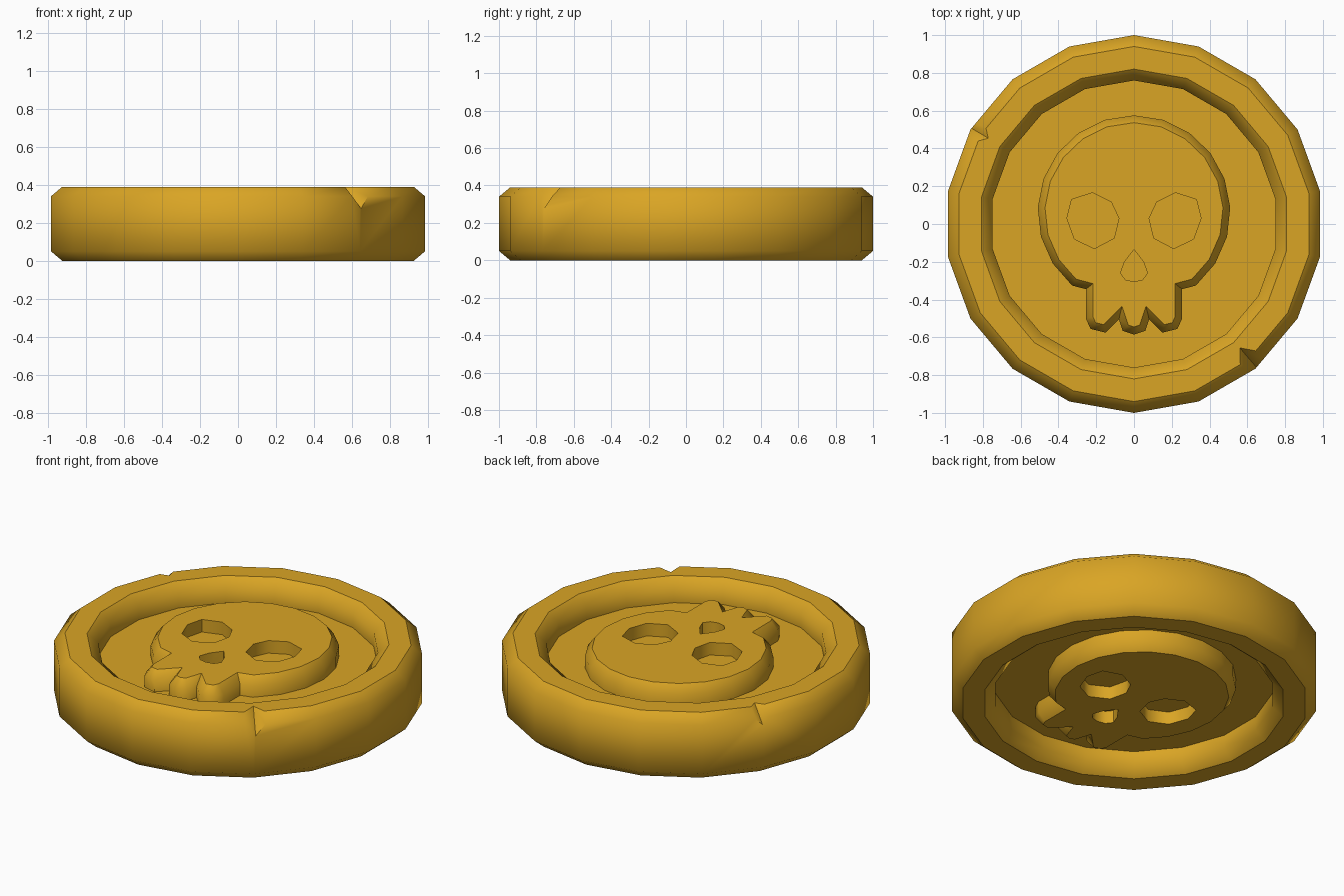
import bpy, bmesh
from math import sin, cos, radians
from mathutils import Vector

if "Cube" in bpy.data.objects:
    bpy.data.objects.remove(bpy.data.objects["Cube"])

MID = 0.195      # height of the middle plane; everything is built around it
SIDES = 18

gold = bpy.data.materials.new("gold")
gold.use_nodes = True
gold.diffuse_color = (0.70, 0.376, 0.018, 1)
gold.node_tree.nodes["Principled BSDF"].inputs["Base Color"].default_value = gold.diffuse_color


def finish(bm, name):
    bmesh.ops.recalc_face_normals(bm, faces=bm.faces)
    mesh = bpy.data.meshes.new(name)
    bm.to_mesh(mesh)
    bm.free()
    mesh.materials.append(gold)
    obj = bpy.data.objects.new(name, mesh)
    obj.location.z = MID
    bpy.context.collection.objects.link(obj)
    return obj


def prism(bm, points, low, high):
    """Extrude an outline upward and return its top face."""
    face = bm.faces.new([bm.verts.new((x, y, low)) for x, y in points])
    new = bmesh.ops.extrude_face_region(bm, geom=[face])["geom"]
    for v in new:
        if isinstance(v, bmesh.types.BMVert):
            v.co.z = high
    return next(f for f in new if isinstance(f, bmesh.types.BMFace))


def mirrored(half):
    """Complete an outline whose first and last points lie on x = 0."""
    return half + [(-x, y) for x, y in half[-2:0:-1]]


def cut(obj, cutter):
    cutter.hide_render = True
    mod = obj.modifiers.new("cut", "BOOLEAN")
    mod.object = cutter
    mod.solver = "EXACT"


def apply_and_shade(obj, cutters):
    """Bake modifiers, then smooth the walls and keep flat faces crisp."""
    bpy.context.view_layer.update()
    graph = bpy.context.evaluated_depsgraph_get()
    mesh = bpy.data.meshes.new_from_object(obj.evaluated_get(graph))
    obj.modifiers.clear()
    obj.data = mesh
    for c in cutters:
        bpy.data.objects.remove(c)
    bm = bmesh.new()
    bm.from_mesh(mesh)
    bm.normal_update()
    for f in bm.faces:
        f.smooth = True
        f.material_index = 0
    for e in bm.edges:
        level = any(abs(f.normal.z) > 0.99 for f in e.link_faces)
        e.smooth = not level and e.calc_face_angle(0) < radians(55)
    bm.to_mesh(mesh)
    bm.free()


# Coin body: bevelled rim and sunken floors on both sides
upper = [(1.0, 0.145), (0.94, 0.195), (0.82, 0.195), (0.76, 0.145), (0.76, 0.06)]
profile = [(r, -z) for r, z in reversed(upper)] + upper
bm = bmesh.new()
rings = []
for r, z in profile:
    angles = [radians(90 + 360 * i / SIDES) for i in range(SIDES)]
    rings.append([bm.verts.new((r * cos(a), r * sin(a), z)) for a in angles])
for a, b in zip(rings, rings[1:]):
    for i in range(SIDES):
        j = (i + 1) % SIDES
        bm.faces.new((a[i], a[j], b[j], b[i]))
bm.faces.new(rings[0])
bm.faces.new(rings[-1])
coin = finish(bm, "coin_body")


def nick(angle, inner, half_width, drop):
    """Wedge that opens outward and deepens toward the edge."""
    a = radians(angle)
    out, side = Vector((cos(a), sin(a), 0)), Vector((-sin(a), cos(a), 0))
    top = Vector((0, 0, 0.195))
    deep = out * 1.1 + top - Vector((0, 0, drop))
    corners = [out * inner + top, out * 1.1 + side * half_width + top,
               out * 1.1 - side * half_width + top]
    corners = [deep + (p - deep) * 1.4 for p in corners] + [deep]
    bm = bmesh.new()
    for p in corners:
        bm.verts.new(p)
    bmesh.ops.convex_hull(bm, input=bm.verts)
    return finish(bm, "nick_cutter")


# Worn nicks in the upper rim
nicks = [nick(-49.5, 0.862, 0.19, 0.20), nick(149.5, 0.895, 0.21, 0.17)]
for n in nicks:
    cut(coin, n)
apply_and_shade(coin, nicks)

# Skull relief: round cranium, jaw and three teeth
cranium = [(0.51 * sin(radians(17.5 * i)), 0.065 + 0.51 * cos(radians(17.5 * i)))
           for i in range(9)]
jaw = [(0.255, -0.345), (0.255, -0.50), (0.23, -0.555), (0.15, -0.575),
       (0.08, -0.505), (0.06, -0.565), (0, -0.585)]
cranium[0] = (0, 0.575)
bm = bmesh.new()
top = prism(bm, mirrored(cranium + jaw), 0.04, 0.125)
bmesh.ops.recalc_face_normals(bm, faces=bm.faces)
bmesh.ops.inset_region(bm, faces=[top], thickness=0.038, use_even_offset=True)
for v in top.verts:
    v.co.z = 0.175
skull = finish(bm, "skull_relief")

# Eye sockets and nose pocket
eye = [(0.22, 0.165), (0.33, 0.13), (0.355, 0.03), (0.315, -0.08),
       (0.21, -0.13), (0.105, -0.075), (0.08, 0.03), (0.12, 0.115)]
nose = mirrored([(0, -0.135), (0.05, -0.20), (0.072, -0.26), (0.045, -0.295), (0, -0.305)])
sockets = []
for outline in (eye, [(-x, y) for x, y in eye], nose):
    bm = bmesh.new()
    prism(bm, outline, 0.10, 0.30)
    sockets.append(finish(bm, "socket_cutter"))
    cut(skull, sockets[-1])

# The same relief on the underside
mirror = skull.modifiers.new("underside", "MIRROR")
mirror.use_axis = (False, False, True)
apply_and_shade(skull, sockets)
